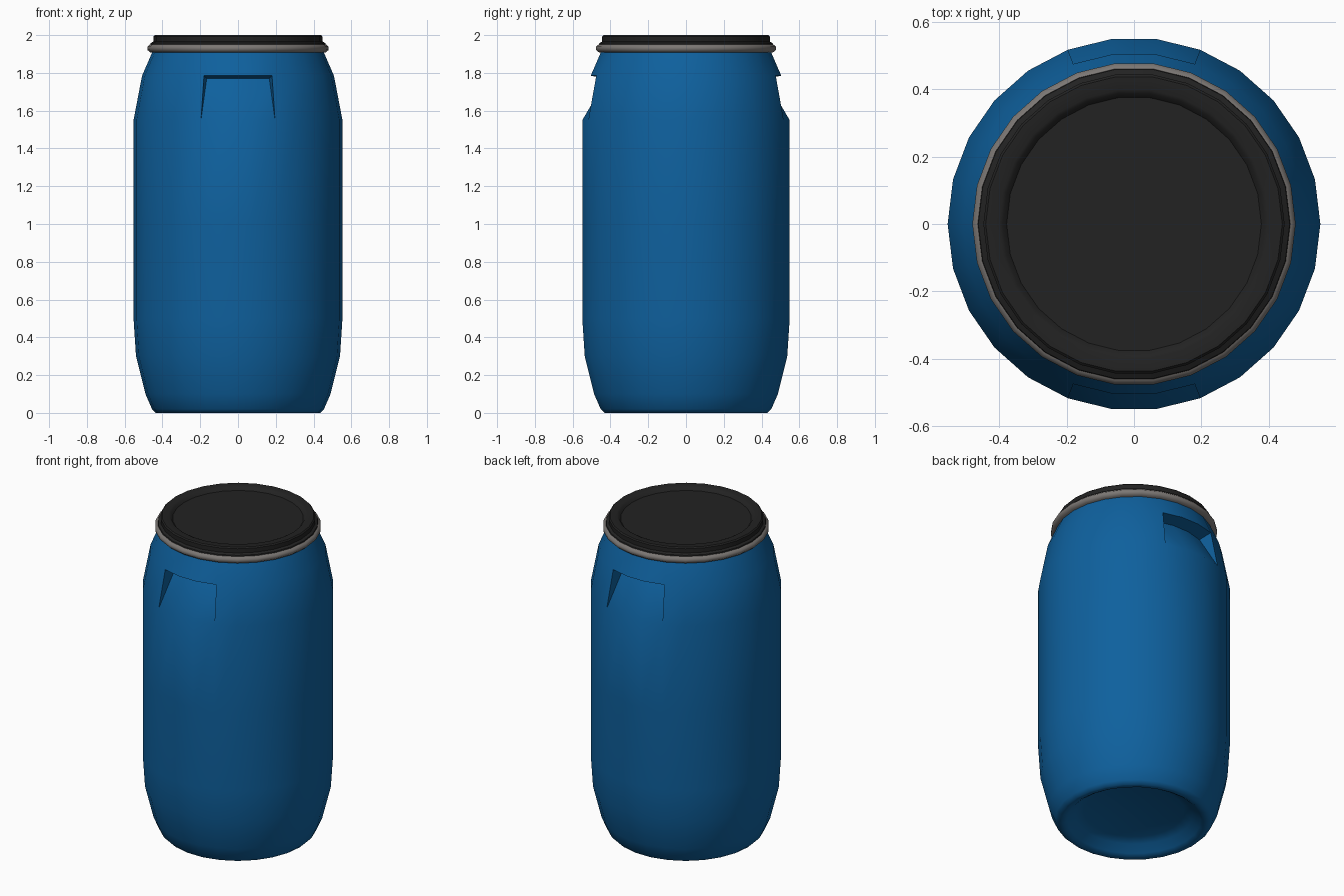
import bpy, bmesh
from math import sin, cos, pi, radians, atan2

if "Cube" in bpy.data.objects:
    bpy.data.objects.remove(bpy.data.objects["Cube"])

SIDES = 26
GRIP_LOW, GRIP_TOP = 1.55, 1.785


def material(name, rgb, roughness):
    mat = bpy.data.materials.new(name)
    mat.use_nodes = True
    mat.diffuse_color = (*rgb, 1)
    bsdf = mat.node_tree.nodes["Principled BSDF"]
    bsdf.inputs["Base Color"].default_value = (*rgb, 1)
    bsdf.inputs["Roughness"].default_value = roughness
    return mat


def lathe(profile, closed=False):
    """Spin (radius, height) points around z; open ends become flat caps."""
    bm = bmesh.new()
    rings = [[bm.verts.new((r * cos(2 * pi * i / SIDES), r * sin(2 * pi * i / SIDES), z))
              for i in range(SIDES)] for r, z in profile]
    pairs = list(zip(rings, rings[1:]))
    if closed:
        pairs.append((rings[-1], rings[0]))
    else:
        bm.faces.new(rings[0])
        bm.faces.new(rings[-1])
    for low, high in pairs:
        for i in range(SIDES):
            j = (i + 1) % SIDES
            bm.faces.new((low[i], low[j], high[j], high[i]))
    return bm


def cut_grip(bm, side):
    """Replace three wall panels with a sloping floor under a ledge."""
    def in_grip(face):
        c = face.calc_center_median()
        return (GRIP_LOW < c.z < GRIP_TOP and c.y * side > 0
                and abs(atan2(c.x, c.y * side)) < radians(18))

    panels = [f for f in bm.faces if in_grip(f)]
    verts = sorted({v for f in panels for v in f.verts}, key=lambda v: v.co.x)
    low = [v for v in verts if v.co.z < GRIP_LOW + 0.01]
    top = [v for v in verts if v.co.z > GRIP_TOP - 0.01]
    bmesh.ops.delete(bm, geom=panels, context="FACES")
    inner = [bm.verts.new((v.co.x * 0.92, v.co.y - side * 0.085, GRIP_TOP - 0.015)) for v in top]
    for i in range(len(top) - 1):
        bm.faces.new((low[i], low[i + 1], inner[i + 1], inner[i]))
        bm.faces.new((inner[i], inner[i + 1], top[i + 1], top[i]))
    for end in (0, -1):
        bm.faces.new((low[end], inner[end], top[end]))


def finish(bm, name, mat, angle=35):
    bmesh.ops.recalc_face_normals(bm, faces=bm.faces)
    mesh = bpy.data.meshes.new(name)
    bm.to_mesh(mesh)
    bm.free()
    mesh.materials.append(mat)
    mesh.shade_smooth()
    mesh.set_sharp_from_angle(angle=radians(angle))
    obj = bpy.data.objects.new(name, mesh)
    bpy.context.collection.objects.link(obj)
    return obj


blue = material("blue plastic", (0.0045, 0.118, 0.34), 0.5)
black = material("black plastic", (0.016, 0.016, 0.016), 0.6)
steel = material("grey steel", (0.2, 0.185, 0.175), 0.4)

# Drum body with dished base and two hand grips
body = lathe([(0.29, 0.07), (0.34, 0.05), (0.385, 0.012), (0.405, 0.0), (0.435, 0.0),
              (0.455, 0.02), (0.49, 0.1), (0.54, 0.3), (0.553, 0.5), (0.553, 1.0),
              (0.553, GRIP_LOW), (0.508, GRIP_TOP), (0.447, 1.925)])
for side in (-1, 1):
    cut_grip(body, side)
finish(body, "drum_body", blue, 50)

# Clamping ring around the mouth
band = [(0.445 + 0.037 * max(cos(a), 0), 1.93 + 0.025 * sin(a))
        for a in [radians(d) for d in (-90, -55, -20, 20, 55, 90)]]
finish(lathe(band, closed=True), "clamp_ring", steel, 60)

# Lid with raised rim and shallow sunken panel
lid = lathe([(0.44, 1.93), (0.464, 1.95), (0.462, 1.958), (0.447, 1.966), (0.447, 1.993), (0.44, 2.0),
             (0.4, 2.0), (0.39, 1.995), (0.378, 1.98)])
finish(lid, "lid", black)
